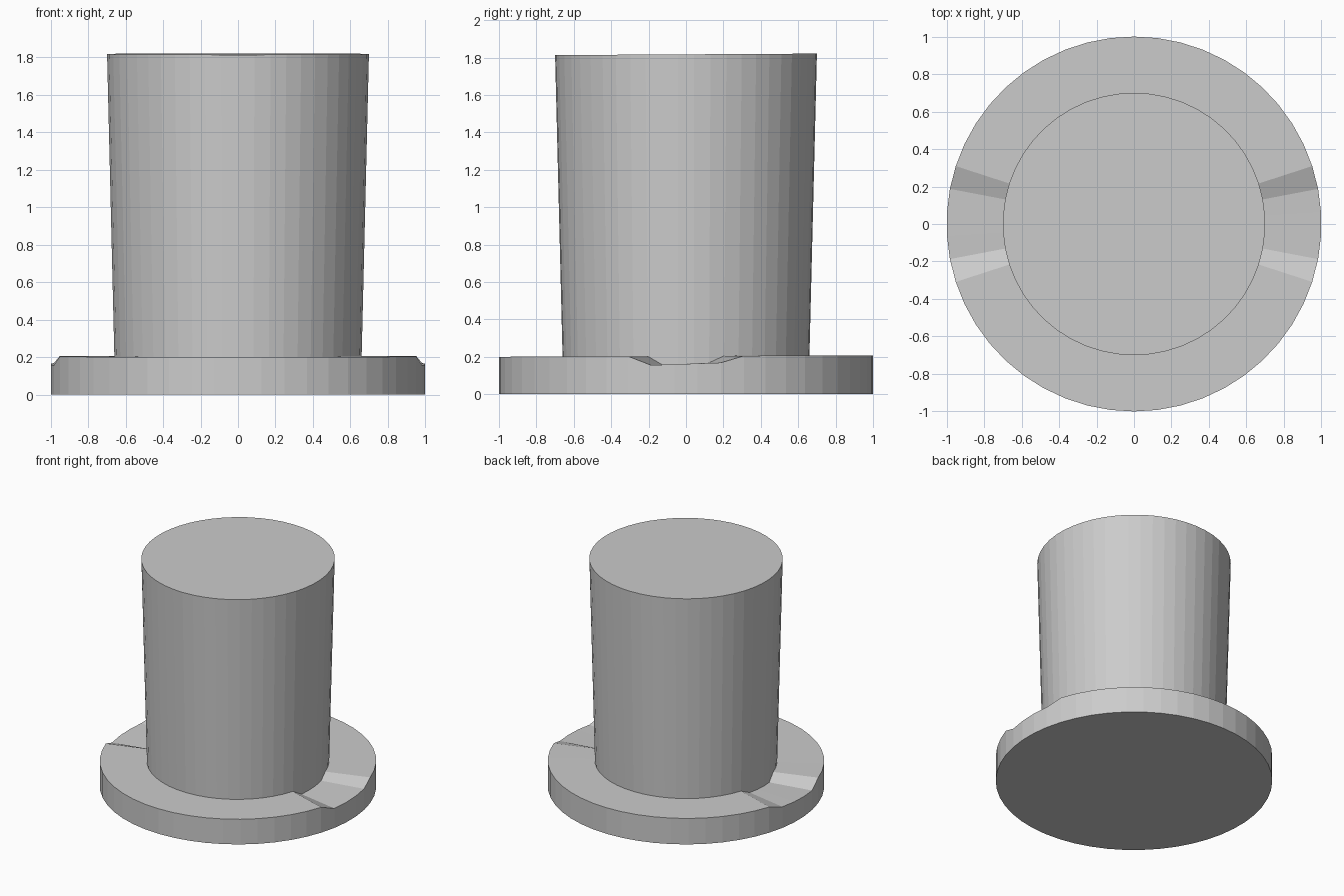
import bpy, bmesh
from math import pi, sin, cos

if "Cube" in bpy.data.objects:
    bpy.data.objects.remove(bpy.data.objects["Cube"])

SIDES = 50
STEP = 2 * pi / SIDES


def brim_height(angle):
    # slightly tilted brim, dipped into a shallow notch on each side (+x and -x)
    y = sin(angle)
    if abs(y) < 0.2:
        return 0.162 + 0.035 * y
    return 0.204 + 0.004 * y


def crown_height(angle):
    return 1.817 + 0.004 * sin(angle)


# profile of the hat: radius and height function, from the base up
profile = [
    (1.0, lambda a: 0.0),
    (1.0, brim_height),
    (0.66, brim_height),
    (0.70, crown_height),
]

bm = bmesh.new()
angles = [(i + 0.5) * STEP for i in range(SIDES)]
rings = [[bm.verts.new((r * cos(a), r * sin(a), h(a))) for a in angles]
         for r, h in profile]

# brim edge, brim top and flared crown wall
for low, high in zip(rings, rings[1:]):
    for i in range(SIDES):
        j = (i + 1) % SIDES
        bm.faces.new((low[i], low[j], high[j], high[i]))

# underside and flat crown top
bm.faces.new(rings[0][::-1])
bm.faces.new(rings[-1])

mesh = bpy.data.meshes.new("top_hat")
bm.to_mesh(mesh)
bm.free()
hat = bpy.data.objects.new("top_hat", mesh)
bpy.context.collection.objects.link(hat)
